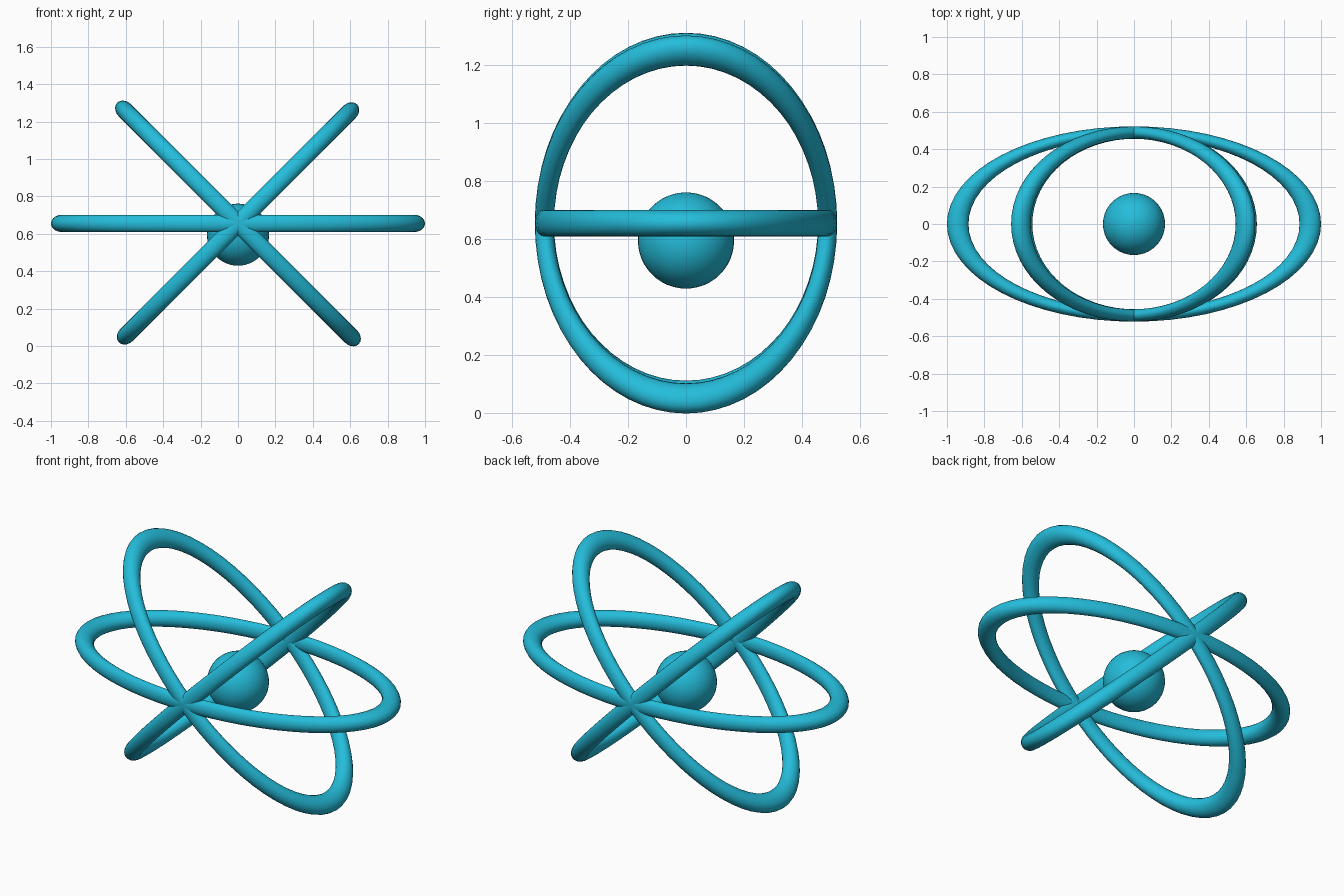
import bpy
from math import radians

cube = bpy.data.objects.get("Cube")
if cube:
    bpy.data.objects.remove(cube, do_unlink=True)

# Single bright cyan colour
COLOUR = (0.018, 0.51, 0.71, 1.0)
cyan = bpy.data.materials.new("bright_cyan")
cyan.use_nodes = True
cyan.diffuse_color = COLOUR
cyan.node_tree.nodes["Principled BSDF"].inputs["Base Color"].default_value = COLOUR

CENTRE_Z = 0.655
TUBE = 0.0575      # tube radius at the long ends
HALF_WIDTH = 0.522
HALF_HEIGHT = 0.046


def finish(name):
    obj = bpy.context.object
    obj.name = name
    obj.data.materials.append(cyan)
    bpy.ops.object.shade_smooth_by_angle(angle=radians(40))
    return obj


def orbit_ring(name, half_length, tilt):
    """Torus squashed into an ellipse, then tilted about the y axis."""
    bpy.ops.mesh.primitive_torus_add(
        major_radius=half_length - TUBE, minor_radius=TUBE,
        major_segments=64, minor_segments=20,
        location=(0, 0, CENTRE_Z), rotation=(0, radians(tilt), 0))
    ring = finish(name)
    ring.scale = (1, HALF_WIDTH / half_length, HALF_HEIGHT / TUBE)


# Three orbits crossing at the front and back
orbit_ring("flat_orbit", 1.0, 0)
orbit_ring("left_falling_orbit", 0.913, 45)
orbit_ring("left_rising_orbit", 0.9, -45)

# Nucleus, slightly below the crossing plane
bpy.ops.mesh.primitive_uv_sphere_add(
    segments=40, ring_count=24, radius=0.166, location=(0, 0, 0.595))
finish("nucleus")
